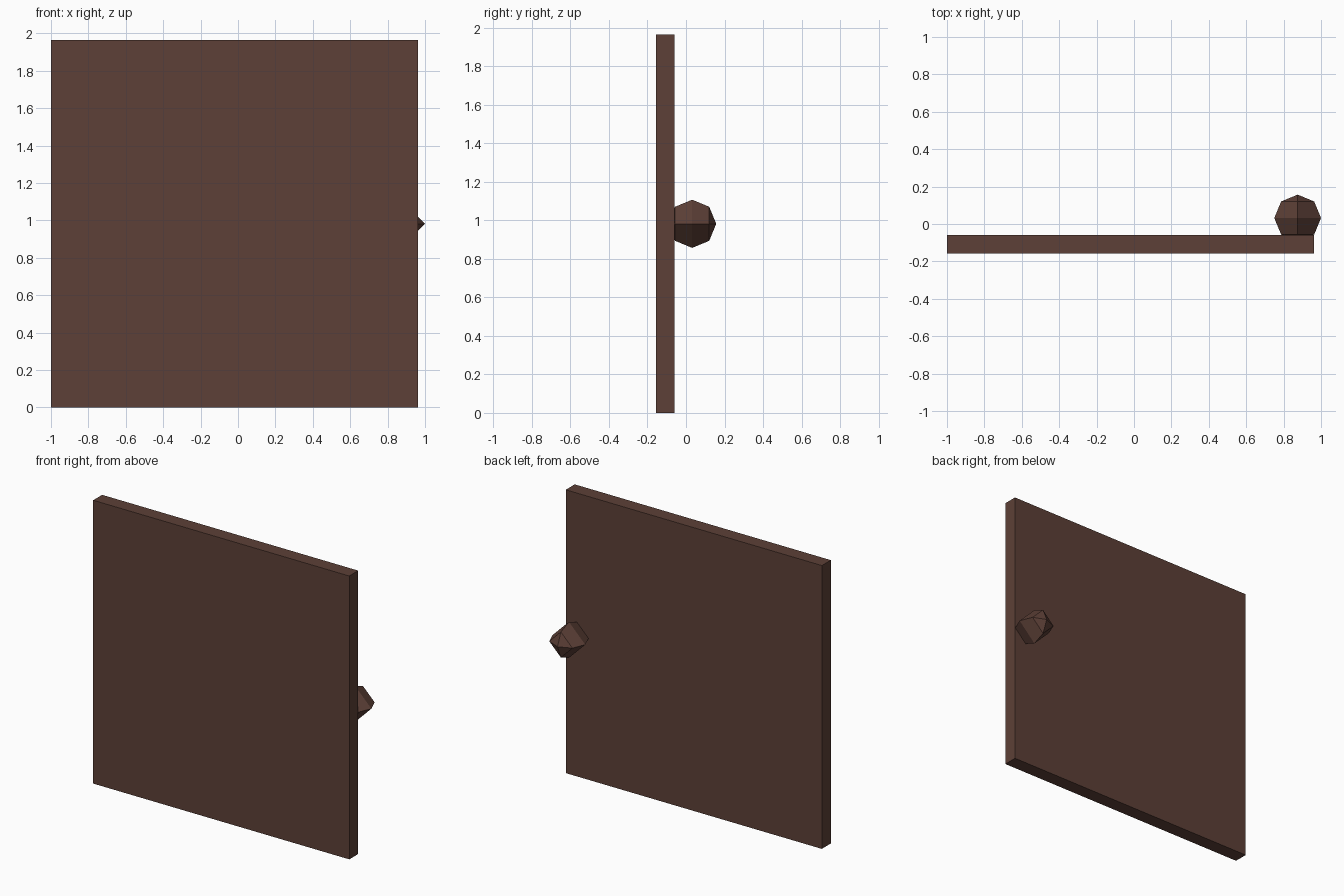
import bpy
import math

if "Cube" in bpy.data.objects:
    bpy.data.objects.remove(bpy.data.objects["Cube"])

brown = bpy.data.materials.new("dark_brown_wood")
brown.diffuse_color = (0.109, 0.051, 0.038, 1.0)
brown.use_nodes = True
brown.node_tree.nodes["Principled BSDF"].inputs["Base Color"].default_value = brown.diffuse_color


def finish(name):
    obj = bpy.context.object
    obj.name = name
    obj.data.materials.append(brown)
    return obj


# Door panel: x -1..0.963, y -0.157..-0.059, z 0..1.963
W, T = 1.963, 0.098
bpy.ops.mesh.primitive_cube_add(size=1, location=(-1 + W / 2, -0.157 + T / 2, W / 2))
panel = finish("door_panel")
panel.scale = (W, T, W)

# Low-poly knob: four-sided ball with its poles along y, inner tip sunk in the panel
R = 0.125
bpy.ops.mesh.primitive_uv_sphere_add(
    segments=4, ring_count=4, radius=R,
    location=(1 - R, 0.157 - R, W / 2),
    rotation=(math.radians(90), 0, 0))
finish("door_knob")
